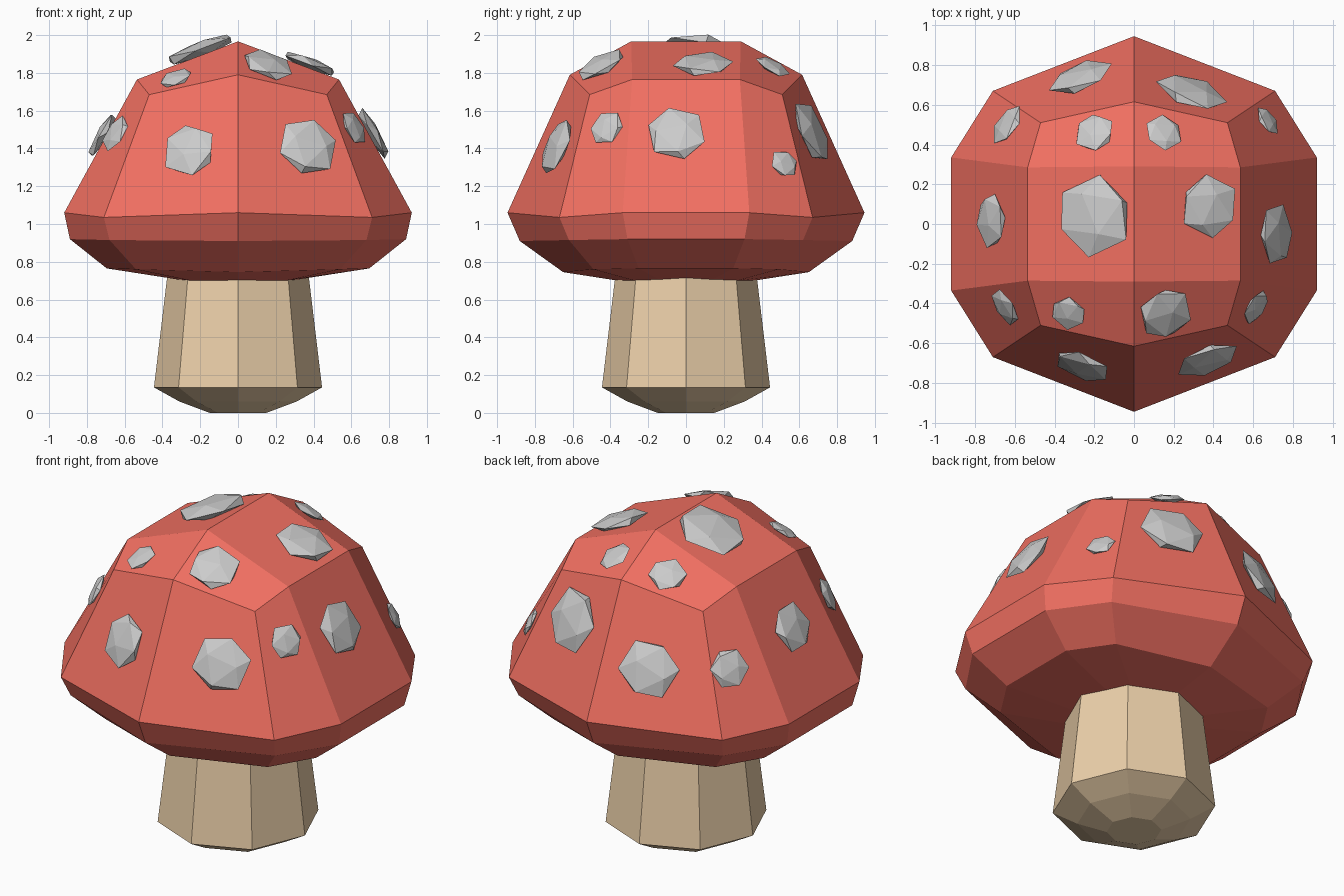
import bpy, bmesh, random
from math import cos, sin, pi
from mathutils import Vector, Matrix, Euler
from mathutils.bvhtree import BVHTree

if "Cube" in bpy.data.objects:
    bpy.data.objects.remove(bpy.data.objects["Cube"])

random.seed(4)


def paint(name, rgb):
    mat = bpy.data.materials.new(name)
    mat.diffuse_color = (*rgb, 1)
    mat.use_nodes = True
    mat.node_tree.nodes["Principled BSDF"].inputs["Base Color"].default_value = mat.diffuse_color
    return mat


def finish(bm, name, mat=None):
    bmesh.ops.recalc_face_normals(bm, faces=bm.faces)
    mesh = bpy.data.meshes.new(name)
    bm.to_mesh(mesh)
    bm.free()
    obj = bpy.data.objects.new(name, mesh)
    bpy.context.collection.objects.link(obj)
    if mat:
        mesh.materials.append(mat)
    return obj


def skin(bm, rings):
    """Join successive rings of points with quads."""
    loops = [[bm.verts.new(p) for p in r] for r in rings]
    for a, b in zip(loops, loops[1:]):
        for i in range(len(a)):
            j = (i + 1) % len(a)
            bm.faces.new((a[i], a[j], b[j], b[i]))
    return loops


# Stem: eight-sided with a rounded foot
bm = bmesh.new()
profile = [(0.15, 0), (0.31, 0.06), (0.445, 0.135), (0.375, 0.72), (0.36, 0.85)]
loops = skin(bm, [[(r * cos(k * pi / 4), r * sin(k * pi / 4), z) for k in range(8)]
                  for r, z in profile])
bm.faces.new(loops[0])
bm.faces.new(loops[-1])
finish(bm, "stem", paint("cream", (0.84, 0.63, 0.40)))


# Cap: ten-sided rings given by one quarter, closed by a short ridge on top
def ten_ring(quarter):
    right = [(x, -y, z) for x, y, z in quarter] + list(reversed(quarter))
    return right + [(-x, y, z) for x, y, z in reversed(right[1:-1])]


cap_rings = [
    [(0, 0.36, 0.70), (0.25, 0.27, 0.70), (0.31, 0.14, 0.705)],
    [(0, 0.65, 0.745), (0.54, 0.49, 0.76), (0.695, 0.25, 0.765)],
    [(0, 0.88, 0.91), (0.68, 0.62, 0.915), (0.89, 0.31, 0.92)],
    [(0, 0.945, 1.06), (0.71, 0.67, 1.035), (0.92, 0.335, 1.06)],
    [(0, 0.615, 1.79), (0.47, 0.51, 1.685), (0.535, 0.285, 1.765)],
]
bm = bmesh.new()
loops = skin(bm, [ten_ring(q) for q in cap_rings])
bm.faces.new(loops[0])
u = loops[-1]
front, back = (bm.verts.new((0, y, 1.967)) for y in (-0.29, 0.29))
for f in ((u[0], u[1], u[2], front), (front, u[2], u[3], back), (u[3], u[4], u[5], back),
          (u[5], u[6], u[7], back), (back, u[7], u[8], front), (u[8], u[9], u[0], front)):
    bm.faces.new(f)
bmesh.ops.recalc_face_normals(bm, faces=bm.faces)
surface = BVHTree.FromBMesh(bm)
finish(bm, "cap", paint("red", (0.88, 0.16, 0.12)))


# Spots: flattened icosahedra laid on the cap, placed by casting a ray at it
def spot(start, ray, r):
    ray = Vector(ray)
    hit, n, _, _ = surface.ray_cast(Vector(start), ray)
    center = hit - ray * (0.15 * r / -ray.dot(n))
    bm = bmesh.new()
    tilt = Euler([random.uniform(0, 2 * pi) for _ in range(3)]).to_matrix().to_4x4()
    bmesh.ops.create_icosphere(bm, subdivisions=1, radius=r, matrix=tilt)
    pose = (Matrix.Translation(center) @ n.to_track_quat('Z', 'Y').to_matrix().to_4x4()
            @ Matrix.Diagonal((1.05, 1.05, 0.23, 1)))
    bmesh.ops.transform(bm, matrix=pose, verts=bm.verts)
    finish(bm, "spot")


# seen from above: x, y, radius
for x, y, r in ((-0.2, 0.04, 0.2), (0.38, 0.09, 0.155), (-0.2, 0.46, 0.105),
                (0.15, 0.46, 0.095), (-0.33, -0.45, 0.09), (0.16, -0.45, 0.14),
                (-0.27, 0.74, 0.165), (-0.64, 0.5, 0.11), (-0.72, 0.015, 0.14)):
    spot((x, y, 3), (0, 0, -1), r)
# seen from the front: x, z, radius
for x, z, r in ((-0.26, 1.39, 0.15), (0.37, 1.41, 0.16), (-0.65, 1.48, 0.1)):
    spot((x, -3, z), (0, 1, 0), r)
# seen from the right: y, z, radius
for y, z, r in ((-0.42, 1.51, 0.095), (0.52, 1.32, 0.08), (-0.05, 1.48, 0.155)):
    spot((3, y, z), (-1, 0, 0), r)
# seen from the back: x, z, radius
spot((0.29, 3, 1.49), (0, -1, 0), 0.18)
